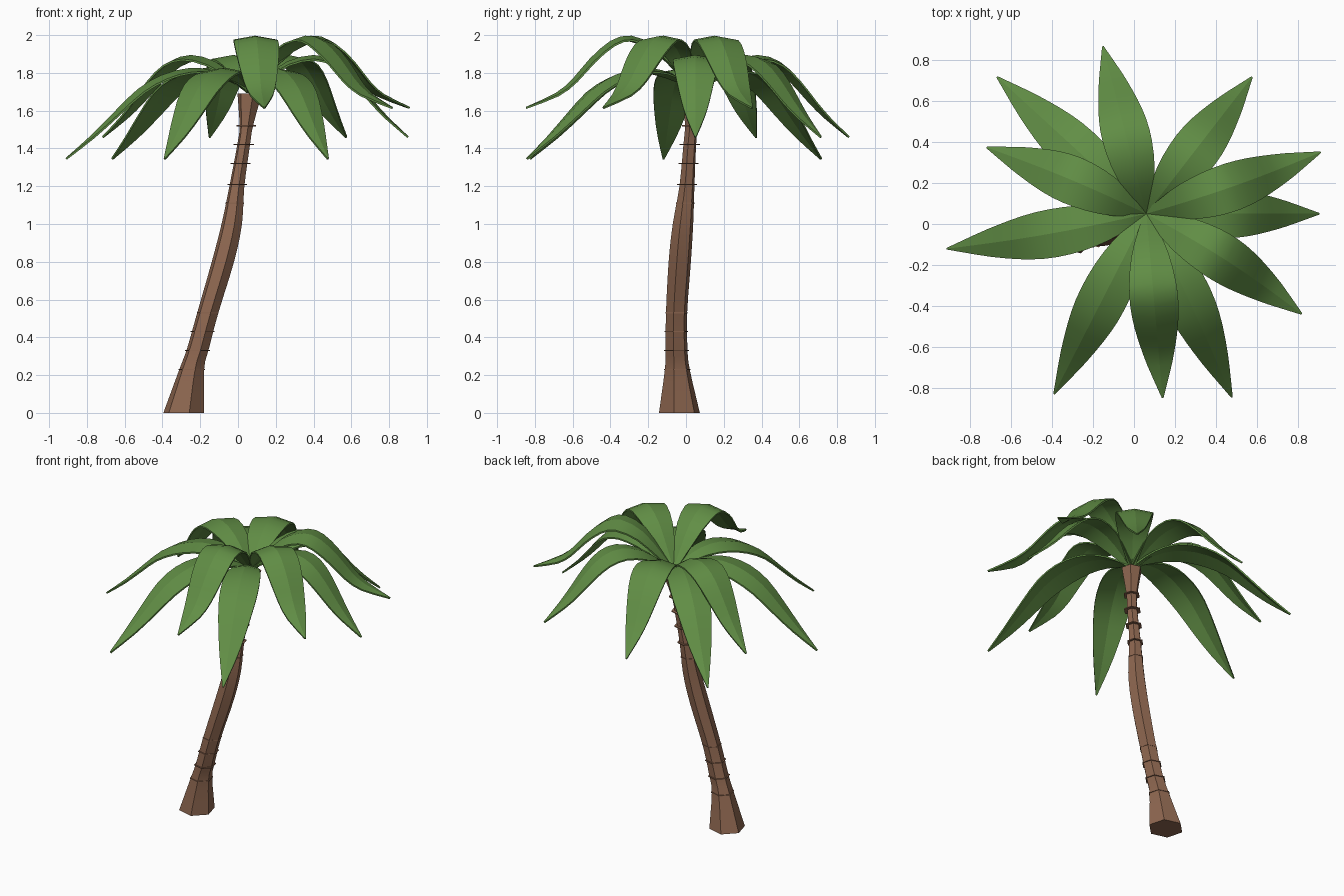
import bpy, bmesh, math
from mathutils import Vector

cube = bpy.data.objects.get("Cube")
if cube:
    bpy.data.objects.remove(cube, do_unlink=True)


def material(name, rgb):
    m = bpy.data.materials.new(name)
    m.use_nodes = True
    m.diffuse_color = (*rgb, 1)
    bsdf = next(n for n in m.node_tree.nodes if n.type == 'BSDF_PRINCIPLED')
    bsdf.inputs["Base Color"].default_value = (*rgb, 1)
    bsdf.inputs["Roughness"].default_value = 0.9
    return m


bark = material("bark_brown", (0.27, 0.135, 0.08))
green = material("leaf_green", (0.12, 0.27, 0.06))


def smooth_path(points, steps):
    """Catmull-Rom spline through tuples of any length."""
    pts = [Vector(p) for p in points]
    pts = [2 * pts[0] - pts[1]] + pts + [2 * pts[-1] - pts[-2]]
    path = []
    for a, b, c, d in zip(pts, pts[1:], pts[2:], pts[3:]):
        for s in range(steps):
            t = s / steps
            path.append(b + .5 * t * (c - a + t * (2 * a - 5 * b + 4 * c - d
                                                   + t * (3 * (b - c) + d - a))))
    return path + [pts[-2]]


def loft(name, sections, mat):
    """Closed body through rings of points, hard along its length."""
    bm = bmesh.new()
    rings = [[bm.verts.new(p) for p in s] for s in sections]
    count = len(rings[0])
    for low, high in zip(rings, rings[1:]):
        for i in range(count):
            j = (i + 1) % count
            bm.faces.new((low[i], low[j], high[j], high[i])).smooth = True
        for a, b in zip(low, high):
            bm.edges.get((a, b)).smooth = False
    bm.faces.new(rings[0][::-1])
    bm.faces.new(rings[-1])
    for ring in (rings[0], rings[-1]):
        for i in range(count):
            bm.edges.get((ring[i - 1], ring[i])).smooth = False
    bmesh.ops.recalc_face_normals(bm, faces=bm.faces)
    mesh = bpy.data.meshes.new(name)
    bm.to_mesh(mesh)
    bm.free()
    mesh.materials.append(mat)
    bpy.context.collection.objects.link(bpy.data.objects.new(name, mesh))


def hexagon(x, y, z, r):
    angles = [math.radians(45 + 60 * i) for i in range(6)]
    return [(x + r * math.cos(a), y + r * math.sin(a), z) for a in angles]


# trunk stations: centre x, centre y, height, radius
TRUNK = smooth_path([(-.287, -.035, 0, .112), (-.245, -.046, .23, .068), (-.212, -.05, .34, .06),
                     (-.16, -.05, .53, .058), (-.08, -.033, .8, .061), (-.033, -.016, 1.0, .056),
                     (-.006, .005, 1.2, .041), (.03, .02, 1.42, .035), (.044, .03, 1.52, .037),
                     (.062, .05, 1.69, .067)], 3)
loft("trunk", [hexagon(*s) for s in TRUNK], bark)

# thin flat bark rings around the trunk
for n, (z, r) in enumerate([(.23, .073), (.33, .068), (.43, .065), (.53, .06), (1.11, .051),
                            (1.21, .054), (1.32, .055), (1.42, .056), (1.52, .054)]):
    near = min(zip(TRUNK, TRUNK[1:]), key=lambda s: abs(s[0][2] + s[1][2] - 2 * z))
    centre = near[0].lerp(near[1], (z - near[0][2]) / (near[1][2] - near[0][2]))
    loft(f"bark_ring_{n + 1}",
         [hexagon(centre[0], centre[1], z + d, r) for d in (-.003, .003)], bark)

# leaf arcs: distance from the crown and height
HIGH = [(0, 1.7), (.08, 1.80), (.2, 1.93), (.34, 1.992), (.45, 1.965), (.56, 1.87),
        (.65, 1.765), (.74, 1.69), (.9, 1.615)]
MID = [(0, 1.7), (.08, 1.77), (.2, 1.855), (.34, 1.89), (.46, 1.855), (.56, 1.765),
       (.65, 1.655), (.73, 1.565), (.84, 1.46)]
LOW = [(0, 1.7), (.08, 1.76), (.2, 1.81), (.33, 1.82), (.47, 1.785), (.6, 1.71),
       (.72, 1.595), (.85, 1.465), (.985, 1.345)]
# position along the leaf and half width
OUTLINE = smooth_path([(0, .015), (.08, .045), (.18, .082), (.3, .106), (.42, .117), (.54, .116),
                       (.66, .1), (.8, .067), (.9, .036), (1, .004)], 3)


def half_width(t):
    for a, b in zip(OUTLINE, OUTLINE[1:]):
        if t <= b[0]:
            break
    return a[1] + (b[1] - a[1]) * (t - a[0]) / (b[0] - a[0])


CROWN = Vector((.06, .05, 0))
UP = Vector((0, 0, 1))


def leaf(name, arc, tip_x, tip_y, bow):
    out = (Vector((tip_x, tip_y, 0)) - CROWN).normalized()
    side = Vector((-out.y, out.x, 0))
    path = smooth_path(arc, 2)
    sections = []
    for i, (r, z) in enumerate(path):
        t = r / path[-1][0]
        w = half_width(t)
        run = path[min(i + 1, len(path) - 1)] - path[max(i - 1, 0)]
        normal = (UP * run[0] - out * run[1]).normalized()
        mid = CROWN + out * r + side * bow * math.sin(math.pi * t) + UP * z
        # folded section: upper left, rib, right, then the underside back
        top = [mid + side * w * s - normal * .18 * w * abs(s) + normal * .005 for s in (1, 0, -1)]
        sections.append(top + [p - normal * .01 for p in reversed(top)])
    loft(name, sections, green)


LEAVES = [(HIGH, .91, .35, -.015), (HIGH, .82, -.44, .02), (HIGH, .14, -.85, 0),
          (MID, -.15, .86, 0), (MID, .57, .71, 0), (MID, .90, .05, 0), (MID, -.71, .37, -.012),
          (LOW, .48, -.85, .01), (LOW, -.39, -.83, 0), (LOW, -.91, -.12, .015),
          (LOW, -.66, .71, 0)]
for n, spec in enumerate(LEAVES):
    leaf(f"palm_leaf_{n + 1}", *spec)
